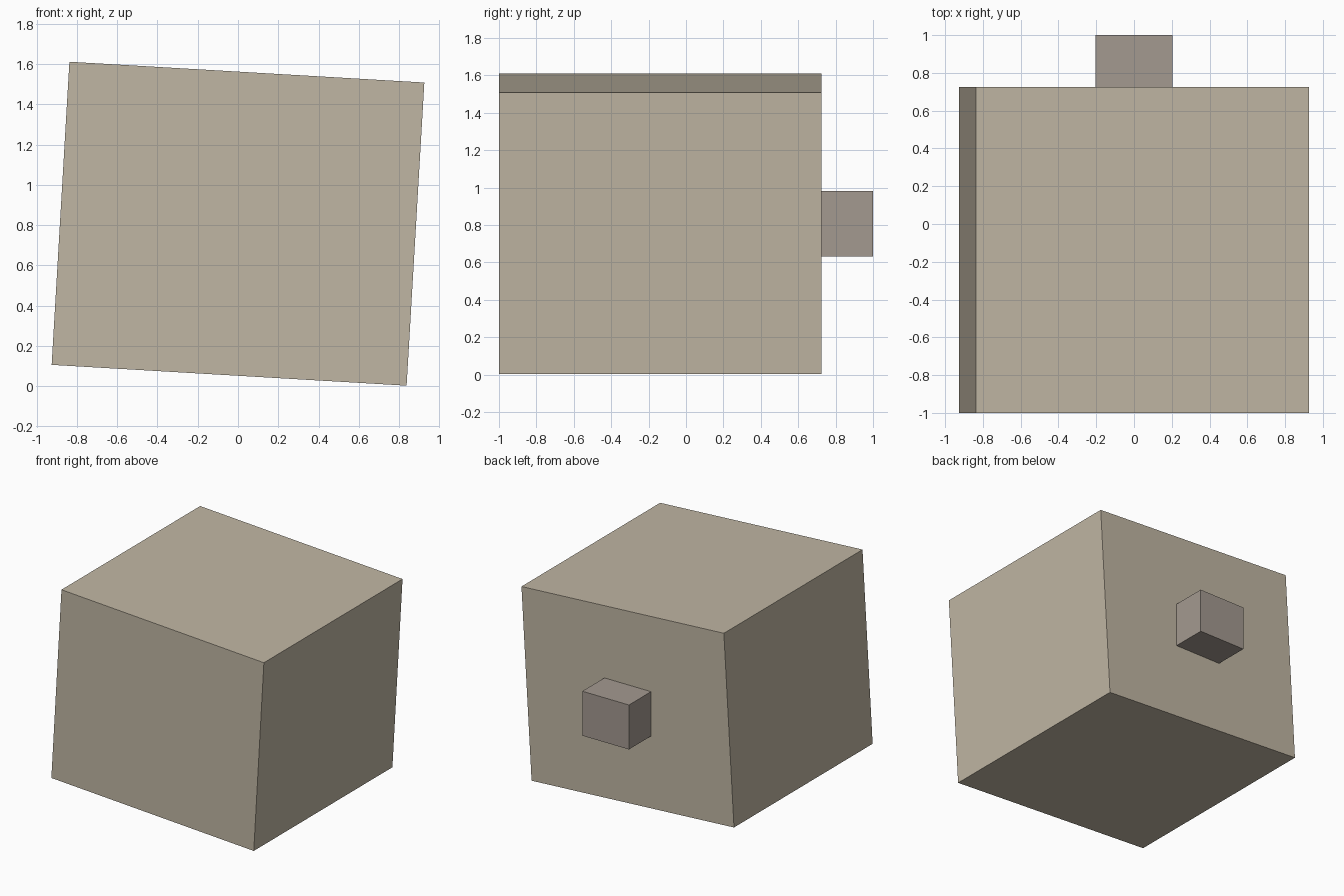
import bpy
from math import radians

if "Cube" in bpy.data.objects:
    bpy.data.objects.remove(bpy.data.objects["Cube"])


def material(name, rgb):
    mat = bpy.data.materials.new(name)
    mat.diffuse_color = (*rgb, 1)
    mat.use_nodes = True
    mat.node_tree.nodes["Principled BSDF"].inputs["Base Color"].default_value = mat.diffuse_color
    return mat


def box(name, centre, size, mat, tilt=0):
    bpy.ops.mesh.primitive_cube_add(size=1, location=centre, rotation=(0, tilt, 0))
    ob = bpy.context.object
    ob.name = name
    ob.scale = size
    ob.data.materials.append(mat)
    return ob


# Large body, tipped slightly towards the right
box("tilted_body", (0, -0.1375, 0.807), (1.766, 1.725, 1.508),
    material("tan", (0.53, 0.47, 0.37)), radians(3.35))

# Small upright block on the back face
box("back_block", (0, 0.8625, 0.807), (0.406, 0.275, 0.35),
    material("warm_grey", (0.37, 0.32, 0.28)))
